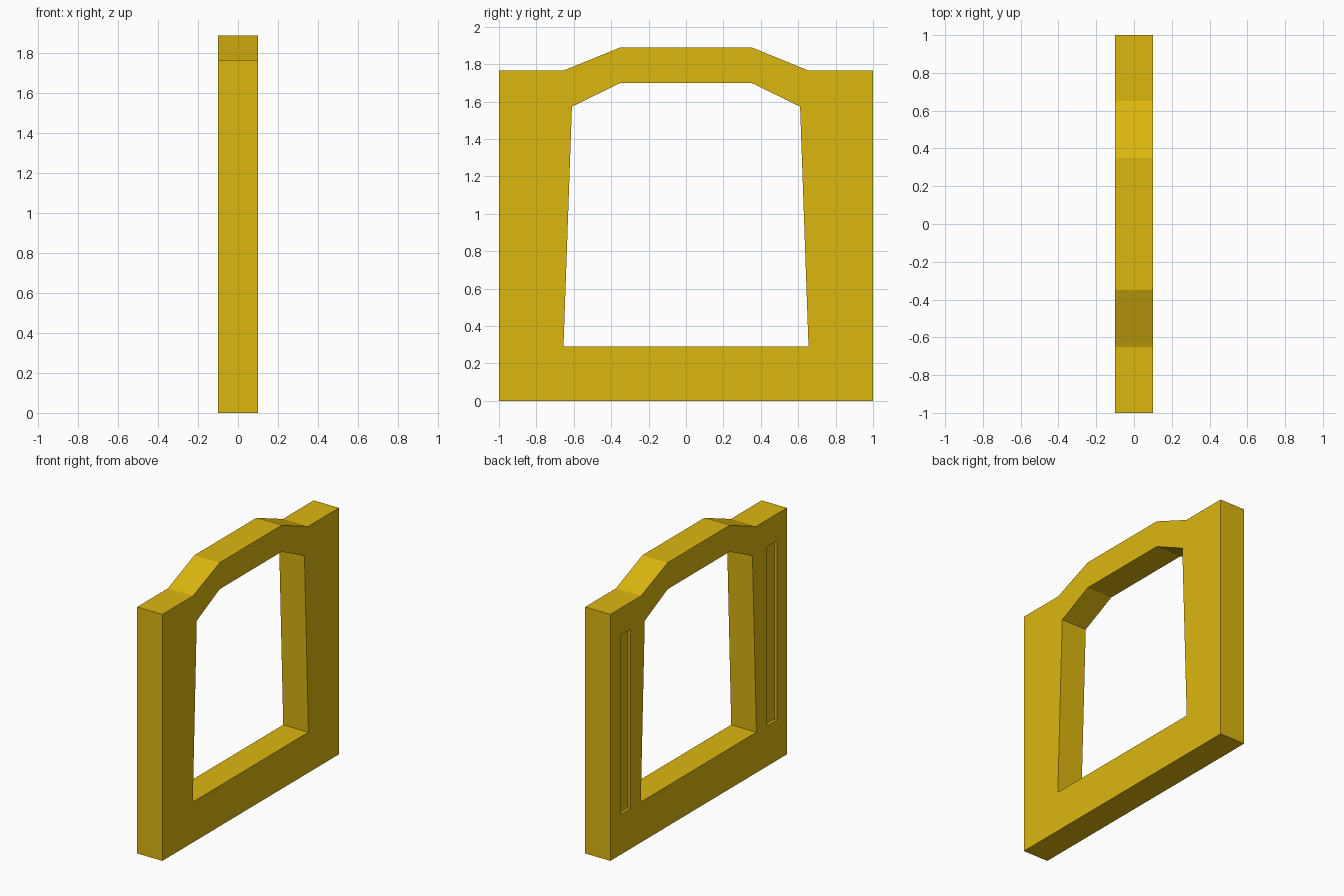
import bpy
import bmesh

cube = bpy.data.objects.get("Cube")
if cube:
    bpy.data.objects.remove(cube, do_unlink=True)

# Single ochre yellow paint
paint = bpy.data.materials.new("ochre_yellow")
paint.use_nodes = True
colour = (0.72, 0.47, 0.005, 1.0)
paint.diffuse_color = colour
paint.node_tree.nodes["Principled BSDF"].inputs["Base Color"].default_value = colour

HALF = 0.10          # half the panel thickness
SLOT_DEPTH = 0.02


def prism(name, outline, x0, x1):
    """Extrude a (y, z) outline from x0 to x1."""
    bm = bmesh.new()
    face = bm.faces.new([bm.verts.new((x0, y, z)) for y, z in outline])
    ext = bmesh.ops.extrude_face_region(bm, geom=[face])
    moved = [g for g in ext["geom"] if isinstance(g, bmesh.types.BMVert)]
    bmesh.ops.translate(bm, verts=moved, vec=(x1 - x0, 0, 0))
    bmesh.ops.recalc_face_normals(bm, faces=bm.faces)
    mesh = bpy.data.meshes.new(name)
    bm.to_mesh(mesh)
    bm.free()
    mesh.materials.append(paint)
    obj = bpy.data.objects.new(name, mesh)
    bpy.context.collection.objects.link(obj)
    return obj


def mirrored(half):
    """Complete a half outline by mirroring it across y = 0."""
    return half + [(-y, z) for y, z in reversed(half)]


def cut(target, cutter):
    """Subtract the cutter, apply the result and remove the cutter."""
    cutter.hide_render = True
    mod = target.modifiers.new("cut", "BOOLEAN")
    mod.operation = "DIFFERENCE"
    mod.solver = "EXACT"
    mod.object = cutter
    bpy.context.view_layer.objects.active = target
    bpy.ops.object.modifier_apply(modifier=mod.name)
    bpy.data.objects.remove(cutter, do_unlink=True)


# Panel with a raised, chamfered top
frame = prism("frame_panel",
              mirrored([(1, 0), (1, 1.767), (0.652, 1.767), (0.35, 1.89)]),
              -HALF, HALF)

# Tapered opening through the panel
cut(frame, prism("opening_cutter",
                 mirrored([(0.655, 0.29), (0.61, 1.573), (0.35, 1.70)]),
                 -2 * HALF, 2 * HALF))

# Shallow upright slots on the right face, one in each post
for side in (-1, 1):
    inner, outer = side * 0.773, side * 0.886
    cut(frame, prism("slot_cutter",
                     [(inner, 0.29), (outer, 0.29), (outer, 1.573), (inner, 1.573)],
                     -2 * HALF, -HALF + SLOT_DEPTH))
